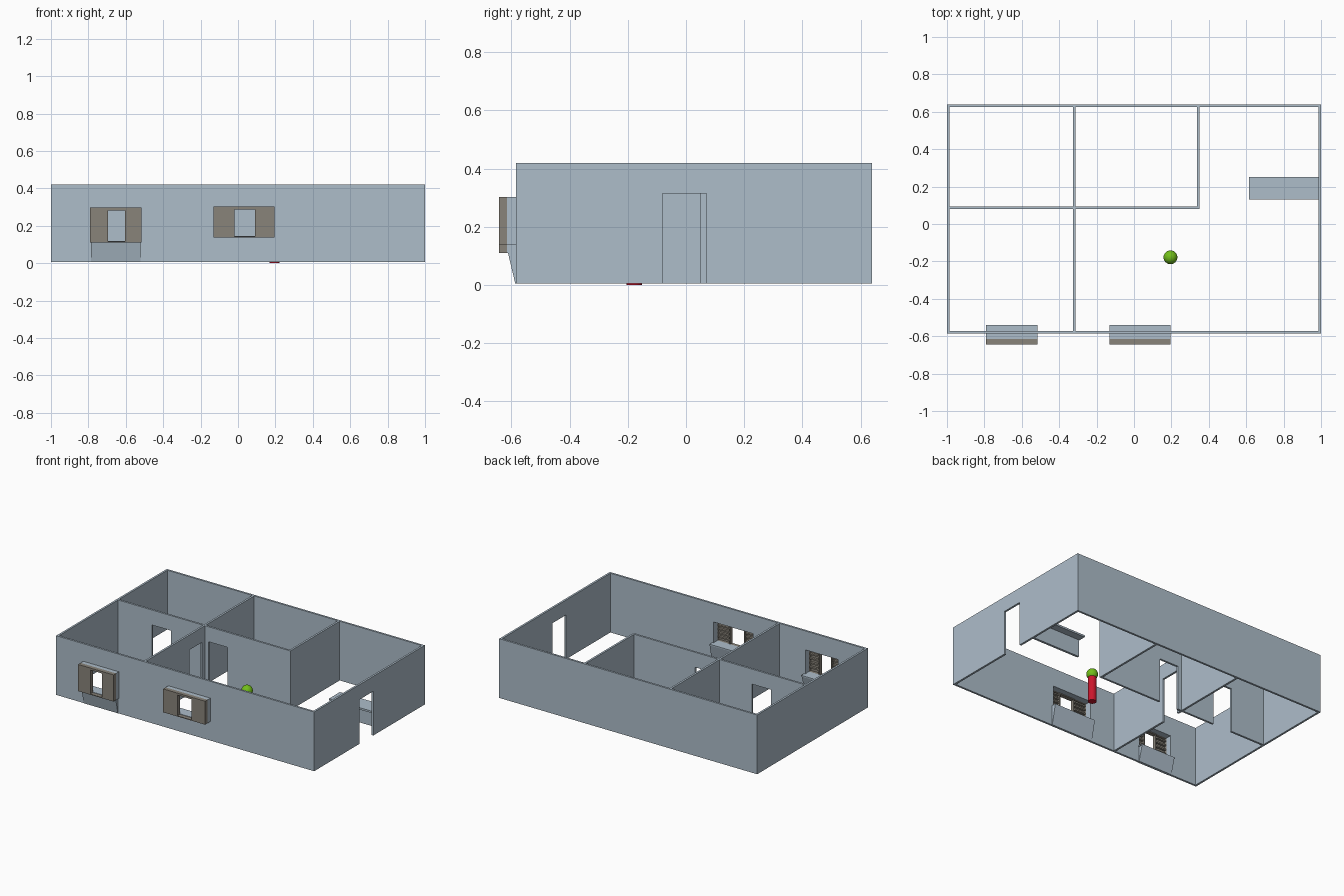
import bpy
import bmesh
from mathutils import Vector

if "Cube" in bpy.data.objects:
    bpy.data.objects.remove(bpy.data.objects["Cube"])


def material(name, rgb):
    m = bpy.data.materials.new(name)
    m.use_nodes = True
    m.diffuse_color = (*rgb, 1)
    m.node_tree.nodes["Principled BSDF"].inputs["Base Color"].default_value = (*rgb, 1)
    return m


BLUE = material("pale_steel_blue", (0.42, 0.51, 0.59))
BROWN = material("grey_brown", (0.25, 0.23, 0.195))
GREEN = material("leaf_green", (0.17, 0.52, 0.01))
RED = material("bright_red", (0.6, 0.008, 0.025))

BASE, TOP, THICK = 0.005, 0.42, 0.014
DOOR_TOP = 0.315
LEFT, RIGHT, FRONT, BACK = -1.0, 1.0, -0.585, 0.64


def make_object(name, bm, mat):
    bmesh.ops.recalc_face_normals(bm, faces=bm.faces)
    mesh = bpy.data.meshes.new(name)
    bm.to_mesh(mesh)
    bm.free()
    mesh.materials.append(mat)
    ob = bpy.data.objects.new(name, mesh)
    bpy.context.collection.objects.link(ob)
    return ob


def boxes(name, mat, spans):
    """One object from boxes given as ((x0, x1), (y0, y1), (z0, z1))."""
    bm = bmesh.new()
    for span in spans:
        cube = bmesh.ops.create_cube(bm, size=1)["verts"]
        for v in cube:
            v.co = Vector([lo + (c + 0.5) * (hi - lo) for c, (lo, hi) in zip(v.co, span)])
    return make_object(name, bm, mat)


def prism(name, mat, profile, x0, x1):
    """Extrude a y/z profile along x."""
    bm = bmesh.new()
    face = bm.faces.new([bm.verts.new((x0, y, z)) for y, z in profile])
    ext = bmesh.ops.extrude_face_region(bm, geom=[face], use_keep_orig=True)["geom"]
    for v in ext:
        if isinstance(v, bmesh.types.BMVert):
            v.co.x = x1
    return make_object(name, bm, mat)


def wall(name, axis, start, end, side, holes=()):
    """Straight wall along x or y, with openings (from, to, bottom, top)."""
    across = (side, side + THICK)
    pieces, at = [], start
    for h0, h1, z0, z1 in sorted(holes):
        pieces += [((at, h0), (BASE, TOP)), ((h0, h1), (z1, TOP))]
        if z0 > BASE:
            pieces.append(((h0, h1), (BASE, z0)))
        at = h1
    pieces.append(((at, end), (BASE, TOP)))
    boxes(name, BLUE, [(p, across, z) if axis == "x" else (across, p, z) for p, z in pieces])


def door(a, b):
    return (a, b, BASE, DOOR_TOP)


# Window layout: x range, z range, gap between the shutters
WINDOWS = {
    "left_window": (-0.79, -0.515, 0.11, 0.297, -0.695, -0.605),
    "middle_window": (-0.13, 0.195, 0.138, 0.302, -0.02, 0.09),
}

# Outer walls
wall("front_wall", "x", LEFT, RIGHT, FRONT,
     [(x0 + 0.01, x1 - 0.01, z0 + 0.005, z1 - 0.01) for x0, x1, z0, z1, _, _ in WINDOWS.values()])
wall("back_wall", "x", LEFT, RIGHT, BACK - THICK)
wall("left_wall", "y", FRONT + THICK, BACK - THICK, LEFT)
wall("right_wall", "y", FRONT + THICK, BACK - THICK, RIGHT - THICK, [door(-0.08, 0.07)])

# Room dividers
wall("long_divider", "y", FRONT + THICK, BACK - THICK, -0.327, [door(-0.09, 0.05)])
wall("left_room_divider", "x", LEFT + THICK, -0.327, 0.08, [door(-0.724, -0.577)])
wall("small_room_front", "x", -0.313, 0.35, 0.08, [door(-0.283, -0.136)])
wall("small_room_side", "y", 0.08 + THICK, BACK - THICK, 0.336)

# Windows: hood, sill, and sliding slatted shutters
Y_OUT, Y_FRAME, Y_IN, T = -0.643, -0.615, -0.54, 0.008
for name, (x0, x1, z0, z1, g0, g1) in WINDOWS.items():
    hood = (Y_FRAME, FRONT)
    boxes(name + "_hood", BLUE, [
        ((x0, x1), hood, (z1 - T, z1)),
        ((x0, x0 + T), hood, (z0, z1)),
        ((x1 - T, x1), hood, (z0, z1)),
        ((x0, x1), (Y_FRAME, Y_IN), (z0, z0 + T)),
    ])
    depth = (Y_OUT, Y_FRAME)
    parts = [((g0, g1), depth, (z1 - 0.014, z1)), ((g0, g1), depth, (z0, z0 + 0.005))]
    for a, b in ((x0, g0), (g1, x1)):
        parts.append(((a, b), (Y_OUT, Y_OUT + T), (z0, z1)))
        parts += [((s, s + T), depth, (z0, z1)) for s in (a, b - T)]
        parts += [((a, b), depth, (z, z + T)) for z in (z0, z1 - T)]
        step = (z1 - z0) / 6
        parts += [((a + T, b - T), (Y_OUT + T, Y_FRAME - 0.004),
                   (z0 + i * step, z0 + i * step + 0.01)) for i in range(1, 6)]
    boxes(name + "_shutters", BROWN, parts)

# Tapered supports below the sills
prism("left_window_support", BLUE,
      [(-0.587, BASE), (-0.612, 0.11), (Y_IN, 0.11), (-0.569, BASE)], -0.785, -0.52)
prism("middle_window_support", BLUE,
      [(-0.575, BASE), (-0.575, 0.138), (Y_IN, 0.138), (-0.569, BASE)], -0.13, 0.195)

# Narrow table against the right wall
boxes("side_table", BLUE, [
    ((0.615, RIGHT - THICK), (0.13, 0.25), (0.125, 0.138)),
    ((0.62, RIGHT - THICK), (0.182, 0.198), (BASE, 0.125)),
])

# Round marker: post and ball
bpy.ops.mesh.primitive_cylinder_add(vertices=32, radius=0.027, depth=0.18,
                                    location=(0.195, -0.178, 0.09))
post = bpy.context.object
post.name = "marker_post"
post.data.materials.append(RED)
bpy.ops.object.shade_smooth_by_angle()
bpy.ops.mesh.primitive_uv_sphere_add(segments=32, ring_count=16, radius=0.037,
                                     location=(0.195, -0.178, 0.2))
ball = bpy.context.object
ball.name = "marker_ball"
ball.data.materials.append(GREEN)
bpy.ops.object.shade_smooth_by_angle()
